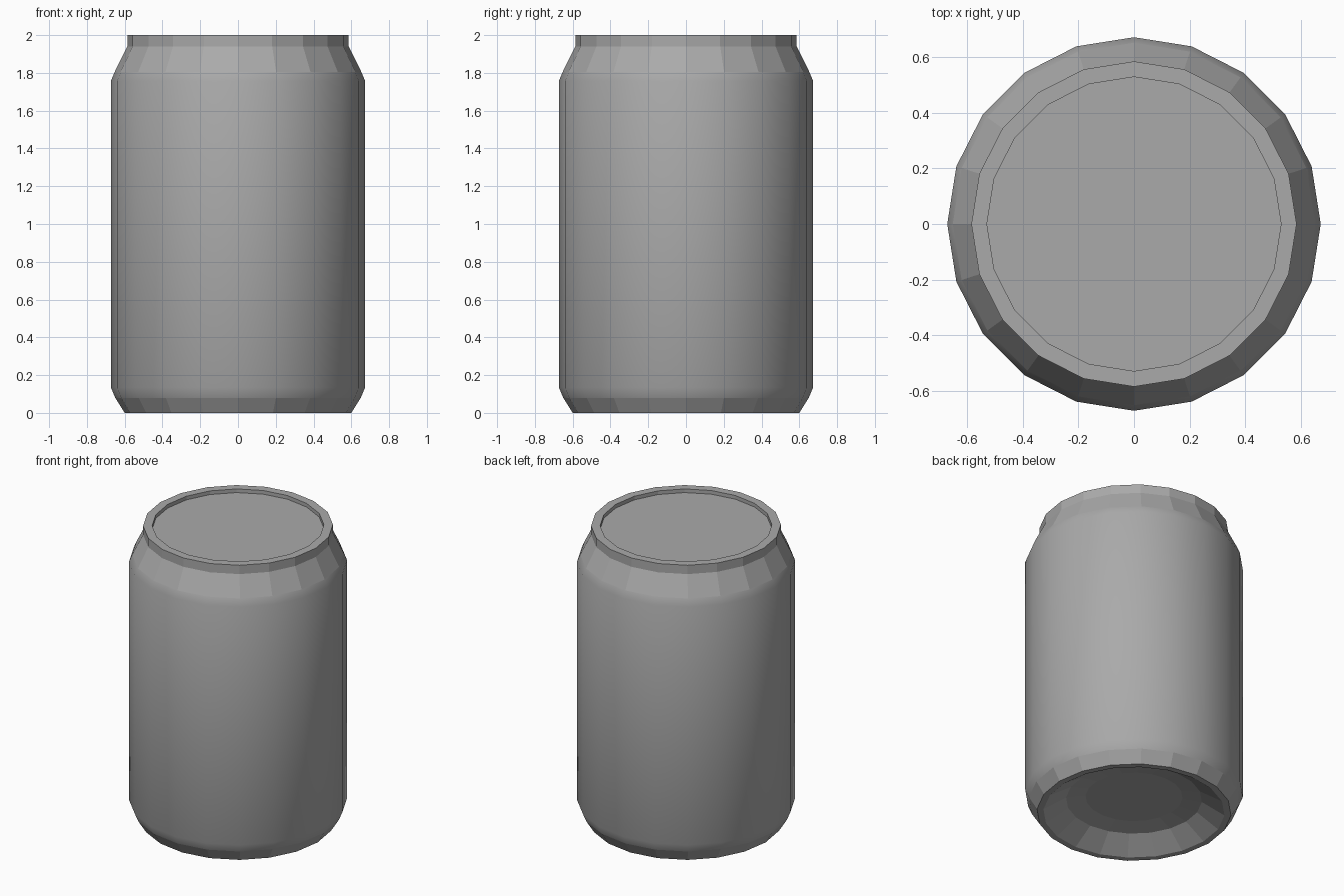
import bpy, bmesh
from math import cos, sin, pi

SIDES = 20

cube = bpy.data.objects.get("Cube")
if cube:
    bpy.data.objects.remove(cube, do_unlink=True)

metal = bpy.data.materials.new("plain grey metal")
metal.use_nodes = True
grey = (0.4, 0.4, 0.4, 1)
metal.diffuse_color = grey
metal.node_tree.nodes["Principled BSDF"].inputs["Base Color"].default_value = grey


def lathe(name, profile, smooth=False, cap=False):
    """Turn (radius, height) points around z, optionally capping the last ring.
    Points run so that the surface lies on the right of the path."""
    bm = bmesh.new()
    rings = []
    for r, z in profile:
        angles = [2 * pi * k / SIDES for k in range(SIDES)]
        rings.append([bm.verts.new((r * cos(a), r * sin(a), z)) for a in angles])
    for low, high in zip(rings, rings[1:]):
        for k in range(SIDES):
            n = (k + 1) % SIDES
            face = bm.faces.new((low[k], low[n], high[n], high[k]))
            face.smooth = smooth
    if cap:
        bm.faces.new(rings[-1])
    mesh = bpy.data.meshes.new(name)
    bm.to_mesh(mesh)
    bm.free()
    mesh.materials.append(metal)
    obj = bpy.data.objects.new(name, mesh)
    bpy.context.collection.objects.link(obj)
    return obj


# Smooth side wall with softened ends
lathe("body_wall", [(0.65, 0.08), (0.673, 0.135), (0.673, 1.757), (0.653, 1.805)], smooth=True)

# Faceted shoulder, upright rim, sunken lid
lathe("shoulder", [(0.653, 1.805), (0.586, 1.94)])
lathe("rim_and_lid", [(0.586, 1.94), (0.586, 2.0), (0.53, 2.0), (0.53, 1.975)], cap=True)

# Faceted foot, standing ring and hollow underside
lathe("foot", [(0.6, 0), (0.65, 0.08)])
lathe("hollow_base", [(0.3, 0.11), (0.42, 0.09), (0.56, 0), (0.6, 0)])
disc = lathe("base_disc", [(0.3, 0.11)], cap=True)
disc.data.flip_normals()
